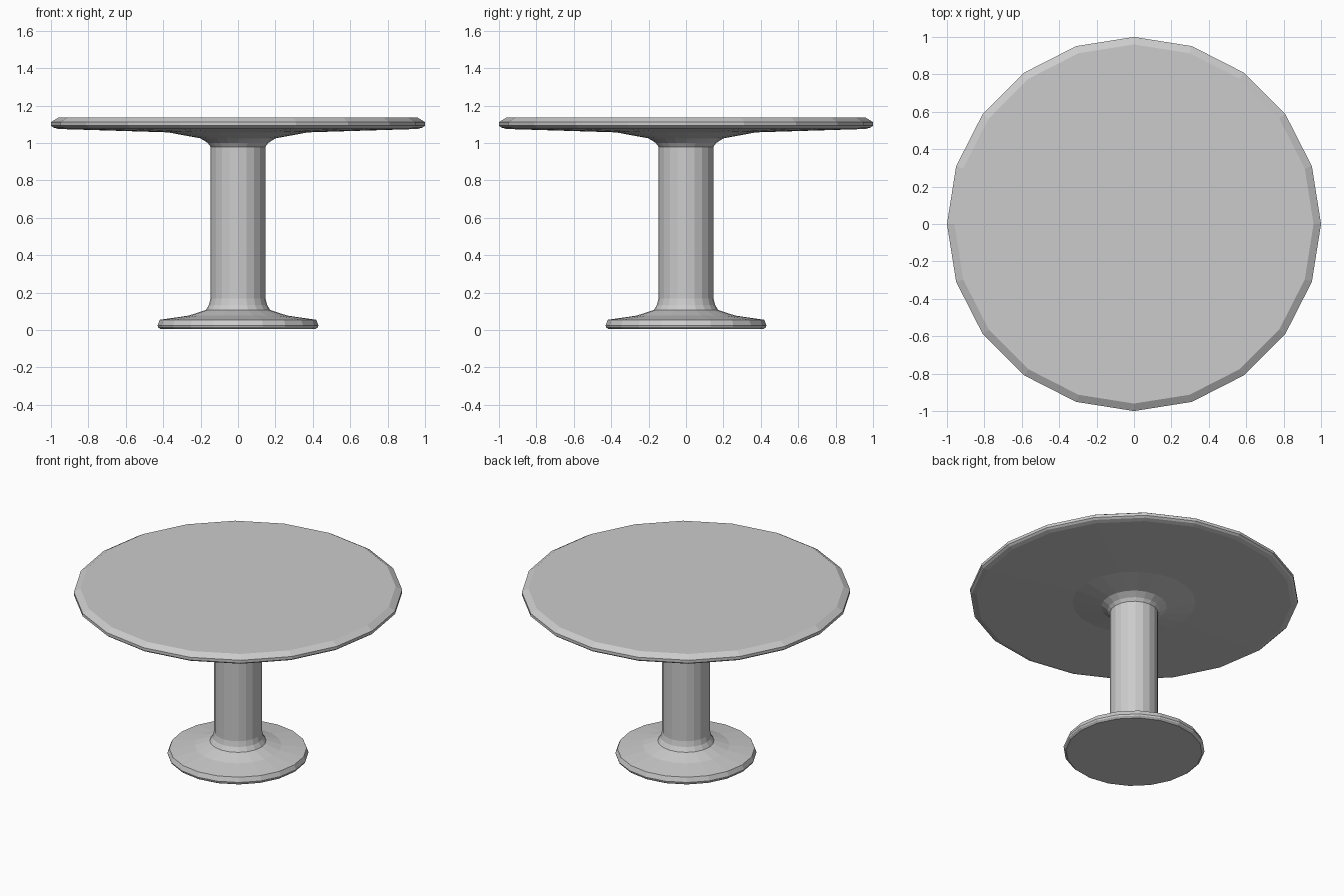
import bpy, bmesh, math

if "Cube" in bpy.data.objects:
    bpy.data.objects.remove(bpy.data.objects["Cube"])

SIDES = 20


def lathe(name, profile, cap_bottom=False, cap_top=False):
    """Turn an (r, z) profile, listed bottom to top, around the z axis."""
    bm = bmesh.new()
    rings = []
    for r, z in profile:
        rings.append([bm.verts.new((r * math.cos(2 * math.pi * i / SIDES),
                                    r * math.sin(2 * math.pi * i / SIDES), z))
                      for i in range(SIDES)])
    for a, b in zip(rings, rings[1:]):
        for i in range(SIDES):
            j = (i + 1) % SIDES
            bm.faces.new((a[i], a[j], b[j], b[i]))
    if cap_bottom:
        bm.faces.new(rings[0][::-1])
    if cap_top:
        bm.faces.new(rings[-1])
    mesh = bpy.data.meshes.new(name)
    bm.to_mesh(mesh)
    bm.free()
    obj = bpy.data.objects.new(name, mesh)
    bpy.context.collection.objects.link(obj)
    return obj


# Foot: flat disc with a sloped top
lathe("base", [(0.415, 0.005), (0.427, 0.015), (0.43, 0.025), (0.418, 0.055),
               (0.265, 0.077), (0.172, 0.107)], cap_bottom=True)

# Column with a flare at each end
lathe("column", [(0.172, 0.107), (0.155, 0.135), (0.147, 0.17),
                 (0.147, 0.98), (0.162, 1.0), (0.2, 1.025)])

# Table top: shallow cone underneath, bevelled rim, flat top
lathe("table_top", [(0.2, 1.025), (0.375, 1.057), (0.96, 1.075), (0.988, 1.083),
                    (1.0, 1.093), (1.0, 1.112), (0.96, 1.136)], cap_top=True)
